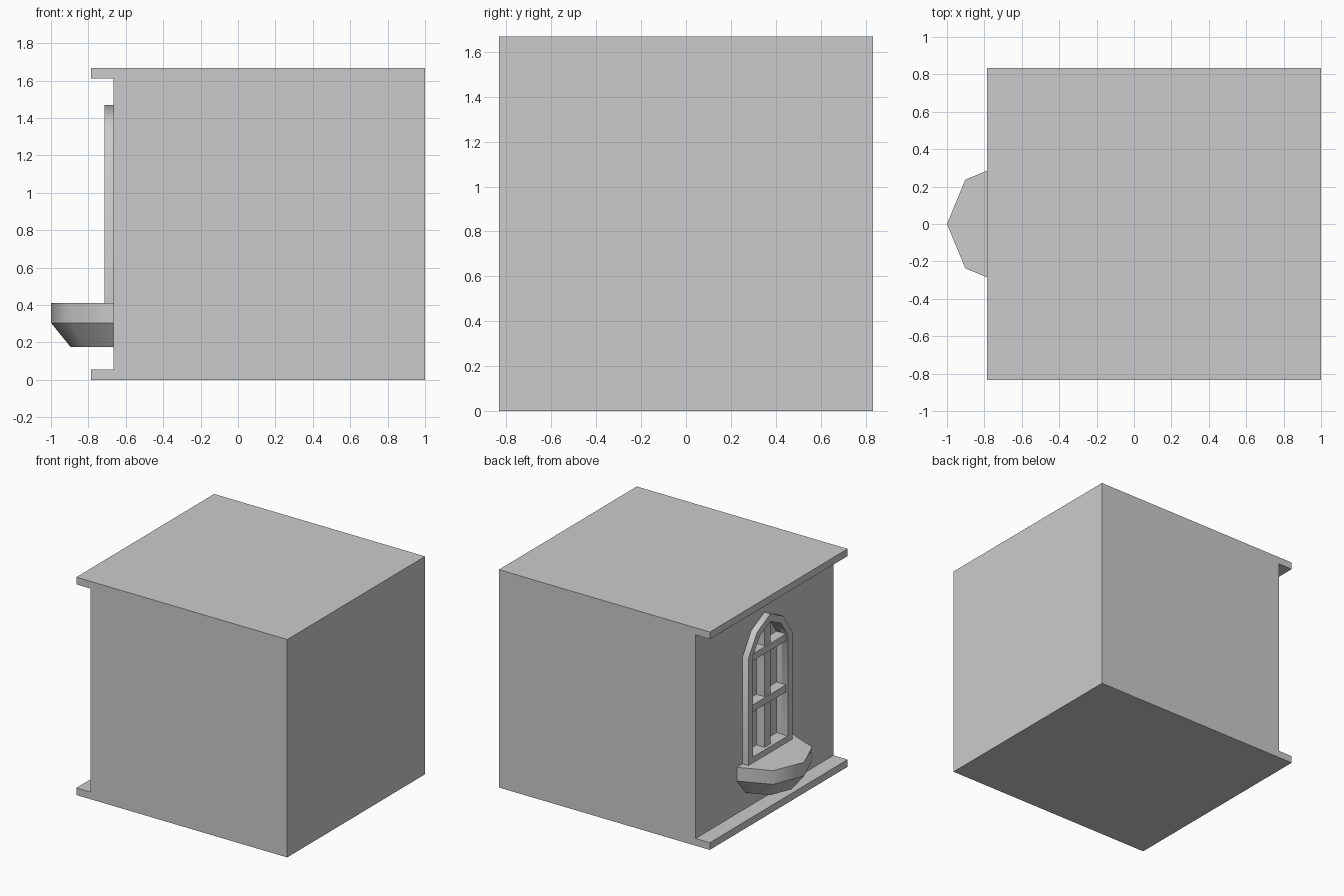
import bpy, bmesh, math

if "Cube" in bpy.data.objects:
    bpy.data.objects.remove(bpy.data.objects["Cube"], do_unlink=True)

WALL = -0.665      # plane of the window wall
RECESS = -0.62     # back of the window opening
FRAME = -0.715     # front of the window surround

grey = bpy.data.materials.new("plain grey")
grey.use_nodes = True
grey.diffuse_color = (0.6, 0.6, 0.6, 1)
grey.node_tree.nodes["Principled BSDF"].inputs["Base Color"].default_value = (0.6, 0.6, 0.6, 1)


def loft(name, rings, caps=True, smooth=False):
    """Skin equal-length rings; edges lying in a ring stay sharp."""
    bm = bmesh.new()
    loops = [[bm.verts.new(p) for p in ring] for ring in rings]
    pairs = list(zip(loops, loops[1:]))
    if not caps:
        pairs.append((loops[-1], loops[0]))
    n = len(loops[0])
    for a, b in pairs:
        for i in range(n):
            j = (i + 1) % n
            bm.faces.new((a[i], a[j], b[j], b[i]))
    if caps:
        bm.faces.new(loops[0])
        bm.faces.new(loops[-1])
    bmesh.ops.recalc_face_normals(bm, faces=bm.faces)
    if smooth:
        for face in bm.faces:
            face.smooth = True
        for loop in loops:
            for i in range(n):
                bm.edges.get((loop[i], loop[(i + 1) % n])).smooth = False
        for edge in bm.edges:
            if edge.calc_face_angle(0) > math.radians(60):
                edge.smooth = False
    mesh = bpy.data.meshes.new(name)
    bm.to_mesh(mesh)
    bm.free()
    mesh.materials.append(grey)
    obj = bpy.data.objects.new(name, mesh)
    bpy.context.collection.objects.link(obj)
    return obj


def box(name, x, y, z):
    def ring(h):
        return [(x[0], y[0], h), (x[1], y[0], h), (x[1], y[1], h), (x[0], y[1], h)]
    return loft(name, [ring(z[0]), ring(z[1])])


def arch(x, w, base, rise, spring=1.23):
    """Arched window outline in the plane at x."""
    half = [(w, base), (w, spring), (w * 0.6, spring + rise * 0.67)]
    pts = half + [(0, spring + rise)] + [(-y, z) for y, z in reversed(half)]
    return [(x, y, z) for y, z in pts]


def half_octagon(z, r):
    angles = [math.radians(90 + 45 * i) for i in range(5)]
    return [(WALL + r * math.cos(a), r * math.sin(a), z) for a in angles]


# Block with projecting floor and roof ledges on the window side
profile = [(1, 0), (1, 1.667), (-0.785, 1.667), (-0.785, 1.612),
           (WALL, 1.612), (WALL, 0.055), (-0.785, 0.055), (-0.785, 0)]
block = loft("wall_block", [[(x, y, z) for x, z in profile] for y in (-0.833, 0.833)])

# Cut the arched window opening
INNER = (0.21, 0.455, 0.18)
cutter = loft("opening_cutter", [arch(-0.75, *INNER), arch(RECESS, *INNER)])
cutter.hide_render = True
cut = block.modifiers.new("window_opening", 'BOOLEAN')
cut.operation = 'DIFFERENCE'
cut.solver = 'EXACT'
cut.object = cutter
bpy.context.view_layer.objects.active = block
bpy.ops.object.modifier_apply(modifier=cut.name)
bpy.data.objects.remove(cutter, do_unlink=True)

# Raised window surround
OUTER = (0.265, 0.41, 0.24)
loft("window_frame", [arch(WALL, *OUTER), arch(FRAME, *OUTER),
                      arch(FRAME, *INNER), arch(WALL, *INNER)], caps=False, smooth=True)

# Glazing bars
box("vertical_bar", (-0.69, RECESS), (-0.035, 0.035), (0.455, 1.4))
for label, z in (("lower", 0.815), ("upper", 1.205)):
    box(label + "_crossbar", (-0.7, RECESS), (-0.21, 0.21), (z - 0.027, z + 0.027))

# Half-octagon balcony with a tapered underside
loft("balcony", [half_octagon(0.175, 0.23), half_octagon(0.305, 0.335),
                 half_octagon(0.41, 0.335)], smooth=True)
